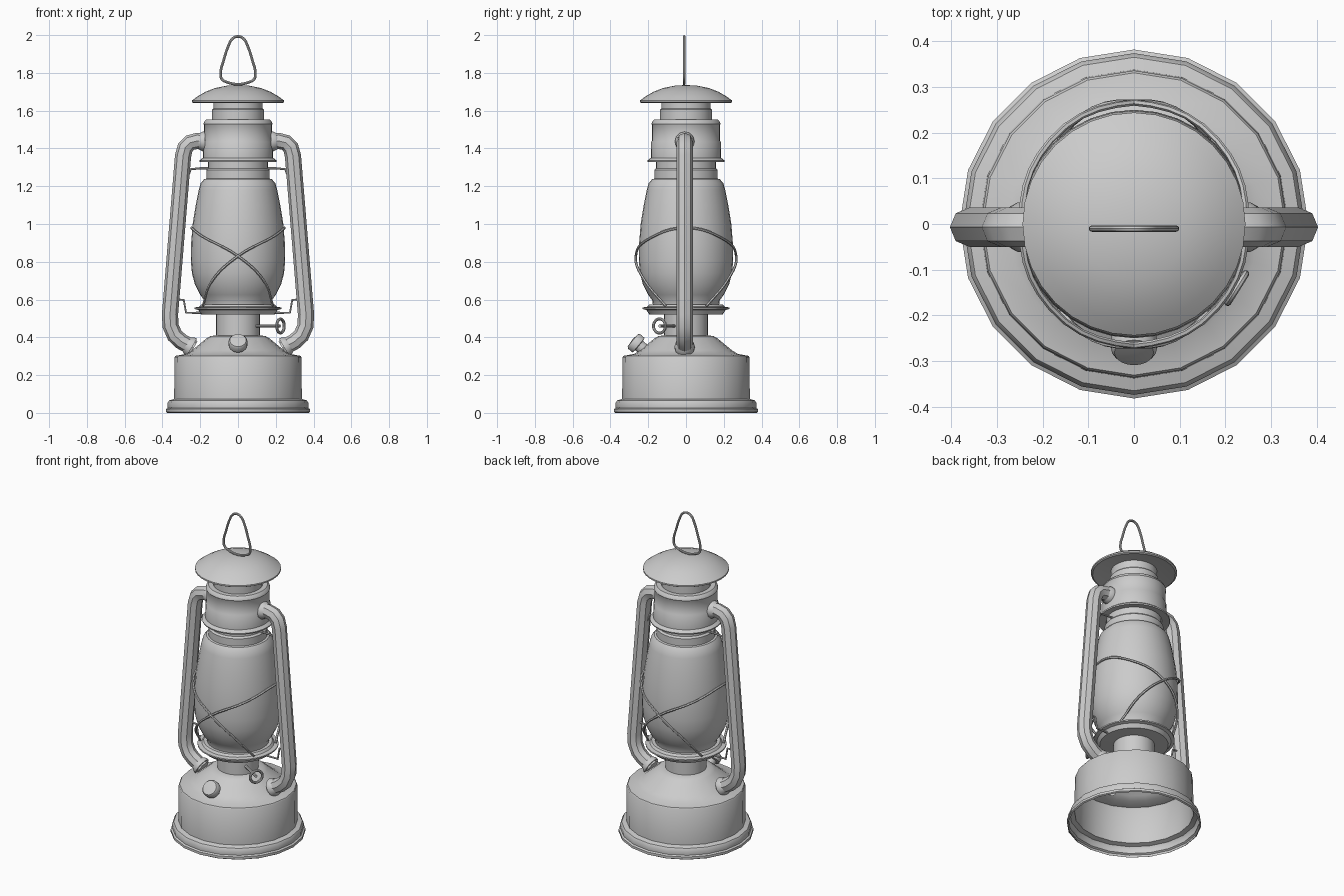
import bpy, bmesh
from math import sin, cos, pi, radians
from mathutils import Vector

if "Cube" in bpy.data.objects:
    bpy.data.objects.remove(bpy.data.objects["Cube"])


def finish(ob, angle=35):
    bpy.ops.object.select_all(action='DESELECT')
    ob.select_set(True)
    bpy.context.view_layer.objects.active = ob
    if ob.type == 'CURVE':
        bpy.ops.object.convert(target='MESH')
        ob = bpy.context.object
    bpy.ops.object.shade_smooth_by_angle(angle=radians(angle))
    return ob


def lathe(name, profile, n=32, axis=(0, 0, 1), origin=(0, 0, 0)):
    """Revolve (radius, height) pairs; radius 0 makes a pole."""
    bm = bmesh.new()
    rings = []
    for r, z in profile:
        rings.append([bm.verts.new((r * cos(2 * pi * i / n), r * sin(2 * pi * i / n), z))
                      for i in range(n)])
    for a, b in zip(rings, rings[1:]):
        for i in range(n):
            j = (i + 1) % n
            bm.faces.new((a[i], a[j], b[j], b[i]))
    bmesh.ops.remove_doubles(bm, verts=bm.verts, dist=1e-5)
    bmesh.ops.recalc_face_normals(bm, faces=bm.faces)
    me = bpy.data.meshes.new(name)
    bm.to_mesh(me)
    bm.free()
    ob = bpy.data.objects.new(name, me)
    bpy.context.collection.objects.link(ob)
    ob.rotation_euler = Vector(axis).to_track_quat('Z', 'Y').to_euler()
    ob.location = origin
    return finish(ob)


def sweep(name, pts, radius, closed=False, smooth=True, sides=8, res=5):
    """Round tube or wire along a path."""
    cu = bpy.data.curves.new(name, 'CURVE')
    cu.dimensions = '3D'
    cu.bevel_depth = radius
    cu.bevel_resolution = (sides - 4) // 2
    cu.use_fill_caps = True
    cu.resolution_u = res
    sp = cu.splines.new('BEZIER' if smooth else 'POLY')
    items = sp.bezier_points if smooth else sp.points
    items.add(len(pts) - 1)
    for p, co in zip(items, pts):
        if smooth:
            p.co = co
            p.handle_left_type = p.handle_right_type = 'AUTO'
        else:
            p.co = (*co, 1)
    sp.use_cyclic_u = closed
    ob = bpy.data.objects.new(name, cu)
    bpy.context.collection.objects.link(ob)
    return finish(ob)


# fuel tank: open-bottomed shell with rolled foot and sloping shoulder
lathe("fuel_tank", [(.374, .0), (.382, .005), (.382, .02), (.372, .026), (.374, .05),
                    (.365, .066), (.338, .074), (.336, .295), (.331, .302), (.275, .312),
                    (.245, .33), (.165, .396), (.145, .407), (.115, .41)], 20)

# burner neck and globe plate
lathe("burner_neck", [(.117, .40), (.117, .525)], 24)
lathe("globe_plate", [(.115, .52), (.195, .522), (.2, .53), (.21, .545), (.23, .55),
                      (.23, .558), (.205, .562), (.195, .575), (0, .575)])

# glass globe
lathe("globe", [(.175, .565), (.178, .595), (.2, .625), (.228, .68), (.244, .74), (.25, .81),
                (.248, .9), (.24, 1.0), (.224, 1.1), (.208, 1.18), (.198, 1.215),
                (.18, 1.237), (.155, 1.243)])

# globe collar and upper air chamber
lathe("globe_collar", [(.145, 1.228), (.168, 1.232), (.168, 1.285), (.158, 1.295), (.158, 1.34)])
lathe("air_chamber", [(.155, 1.335), (.203, 1.328), (.205, 1.336), (.186, 1.35), (.184, 1.435),
                      (.18, 1.441), (.18, 1.525), (.183, 1.53), (.18, 1.54), (.168, 1.552),
                      (.14, 1.552)])

# chimney and domed hood
lathe("chimney", [(.138, 1.545), (.138, 1.605), (.131, 1.612), (.131, 1.665)])
lathe("hood", [(0, 1.66), (.13, 1.657), (.235, 1.64), (.244, 1.645), (.244, 1.654), (.215, 1.675),
               (.17, 1.701), (.12, 1.72), (.06, 1.732), (0, 1.736)])

# hanging loop
half = [(.055, 1.75), (.086, 1.768), (.092, 1.80), (.075, 1.87), (.05, 1.945), (.03, 1.98)]
loop = [(0, 1.74)] + half + [(0, 1.993)] + [(-x, z) for x, z in reversed(half)]
sweep("hanging_loop", [(x, -.01, z) for x, z in loop], .007, closed=True)

# side tubes with end collars and wire brackets
tube = [(.16, 1.437), (.215, 1.44), (.255, 1.43), (.279, 1.405), (.291, 1.36),
        (.36, .52), (.357, .46), (.335, .41), (.30, .378), (.235, .342)]
top_wire = [(.155, 1.295), (.20, 1.295), (.25, 1.29), (.275, 1.225), (.305, 1.22)]
low_wire = [(.19, .53), (.275, .53), (.287, .598), (.345, .602)]
for side, s in (("left", -1), ("right", 1)):
    sweep(side + "_air_tube", [(s * x, -.007, z) for x, z in tube], .043, smooth=False)
    lathe(side + "_upper_tube_collar", [(.042, .02), (.052, .0), (.052, -.012), (0, -.012)], 12,
          (s, 0, 0), (s * .188, -.007, 1.437))
    lathe(side + "_lower_tube_collar", [(.042, .02), (.054, .0), (.054, -.012), (0, -.012)], 12,
          (s * .85, 0, .5), (s * .255, -.007, .352))
    sweep(side + "_upper_bracket", [(s * x, 0, z) for x, z in top_wire], .006, smooth=False)
    sweep(side + "_lower_bracket", [(s * x, 0, z) for x, z in low_wire], .006, smooth=False)

# crossed globe guard wires: (angle, radius, height), up one face and down the other
quarter = [(-30, .215, .565), (-58, .258, .70), (-90, .266, .83), (-135, .258, .93)]
guard = quarter + [(-180, .246, .98)] + [(-360 - a, r, z) for a, r, z in reversed(quarter)]
for name, s in (("guard_wire_a", 1), ("guard_wire_b", -1)):
    sweep(name, [(s * r * cos(radians(a)), r * sin(radians(a)), z) for a, r, z in guard],
          .007, sides=6)

# wick adjuster: shaft and ring
d = Vector((cos(radians(-32)), sin(radians(-32)), 0))
u = Vector((-d.y, d.x, 0))
up = Vector((0, 0, .46))
sweep("wick_shaft", [d * .1 + up, d * .262 + up], .009, smooth=False)
sweep("wick_ring", [d * .265 + up + u * .037 * cos(t * pi / 4) + Vector((0, 0, .037 * sin(t * pi / 4)))
                    for t in range(8)], .008, closed=True, res=3)

# filler cap on the tank shoulder
lathe("filler_cap", [(.032, -.09), (.032, -.015), (.05, -.012), (.05, .018), (.043, .028), (0, .033)],
      20, (0, -.77, .64), (0, -.26, .366))
